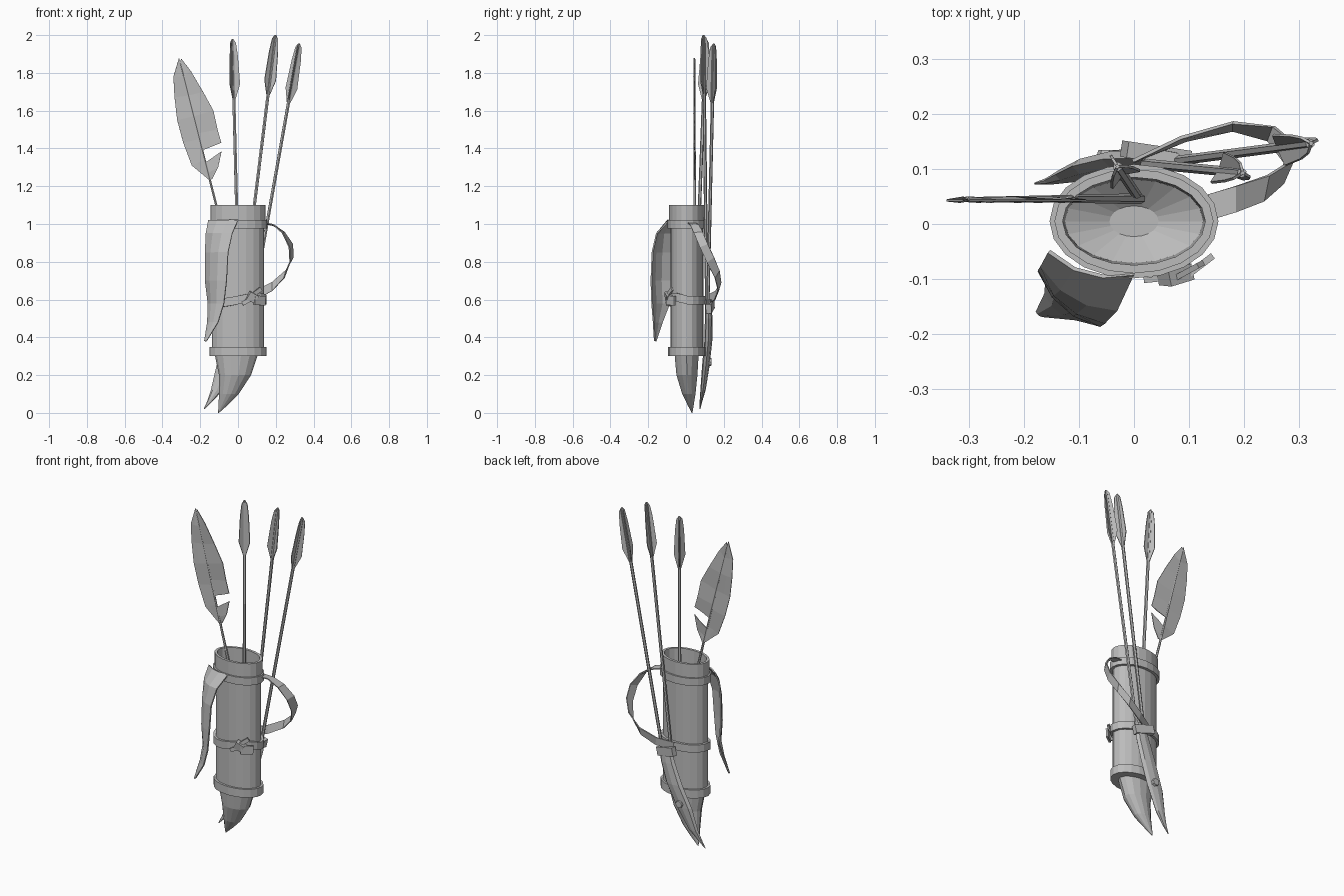
import bpy, bmesh, math
from mathutils import Vector, Matrix

if "Cube" in bpy.data.objects:
    bpy.data.objects.remove(bpy.data.objects["Cube"])

grey = bpy.data.materials.new("plain grey")
grey.diffuse_color = (0.5, 0.5, 0.5, 1)
grey.use_nodes = True
grey.node_tree.nodes["Principled BSDF"].inputs["Base Color"].default_value = grey.diffuse_color
A, B, CY = 0.138, 0.088, 0.005      # quiver ellipse radii and y centre


def finish(name, bm, thickness=0):
    bmesh.ops.recalc_face_normals(bm, faces=bm.faces)
    me = bpy.data.meshes.new(name)
    bm.to_mesh(me)
    bm.free()
    me.materials.append(grey)
    ob = bpy.data.objects.new(name, me)
    bpy.context.collection.objects.link(ob)
    if thickness:
        mod = ob.modifiers.new("thickness", 'SOLIDIFY')
        mod.thickness = thickness
        mod.offset = 0
    return ob


def loft(name, rings, closed=True, loop=False, caps=False, thickness=0):
    """Skin a list of equal-length point rows."""
    bm = bmesh.new()
    rows = [[bm.verts.new(p) for p in r] for r in rings]
    n = len(rows[0])
    pairs = list(zip(rows, rows[1:])) + ([(rows[-1], rows[0])] if loop else [])
    for r, s in pairs:
        for i in range(n if closed else n - 1):
            j = (i + 1) % n
            bm.faces.new((r[i], r[j], s[j], s[i]))
    if caps:
        bm.faces.new(rows[0])
        bm.faces.new(rows[-1])
    return finish(name, bm, thickness)


def ellipse(cx, cy, rx, ry, z, n=20, lift=lambda a: 0):
    angs = [2 * math.pi * i / n for i in range(n)]
    return [(cx + rx * math.cos(a), cy + ry * math.sin(a), z + lift(a)) for a in angs]


def band(name, z0, z1, inner, outer, lift=lambda a: 0):
    prof = [(inner, z0), (outer, z0), (outer, z1), (inner, z1)]
    return loft(name, [ellipse(0, CY, A + d, B + d, z, lift=lift) for d, z in prof], loop=True)


def rod(name, a, b, r0, r1, n=6):
    a, b = Vector(a), Vector(b)
    q = (b - a).to_track_quat('Z', 'Y')
    ring = [Vector((math.cos(i * math.tau / n), math.sin(i * math.tau / n), 0)) for i in range(n)]
    return loft(name, [[p + q @ (v * r) for v in ring] for p, r in ((a, r0), (b, r1))], caps=True)


def box(name, loc, size, rot):
    bm = bmesh.new()
    bmesh.ops.create_cube(bm, size=1)
    ob = finish(name, bm)
    ob.location, ob.scale, ob.rotation_euler = loc, size, rot
    return ob


# Quiver tube: outer wall, open rim, inner wall and floor
wall = [(0, 0.30), (0, 1.02), (0.007, 1.02), (0.007, 1.10), (-0.008, 1.10), (-0.012, 0.36)]
loft("quiver_body", [ellipse(0, CY, A + d, B + d, z) for d, z in wall]
     + [ellipse(0, CY, 0.004, 0.004, 0.30)], caps=True)

# Curved pointed horn below
horn = [(-0.008, 0.003, 0.117, 0.066, 0.32), (-0.016, 0.005, 0.085, 0.057, 0.20),
        (-0.048, 0.015, 0.052, 0.036, 0.10), (-0.080, 0.025, 0.024, 0.016, 0.04),
        (-0.103, 0.032, 0.002, 0.002, 0.0)]
loft("horn_tip", [ellipse(*h, n=14) for h in horn], caps=True)

# Bands round the tube
band("upper_band", 0.975, 1.02, -0.004, 0.016)
band("lower_band", 0.30, 0.35, -0.004, 0.012)
band("middle_strap", 0.575, 0.62, -0.004, 0.014,
     lambda a: 0.03 * math.cos(a) * max(0, -math.sin(a)))

# Front knot with two loose ends
box("knot", (0.075, -0.092, 0.612), (0.05, 0.03, 0.045), (0.2, 0.5, 0.3))
box("knot_end_upper", (0.10, -0.085, 0.640), (0.06, 0.010, 0.022), (0, -0.6, 0.5))
box("knot_end_lower", (0.115, -0.080, 0.595), (0.07, 0.012, 0.05), (0, 0.05, 0.65))
box("knot_end_left", (0.045, -0.100, 0.590), (0.05, 0.010, 0.022), (0, -0.5, 0.1))

# Carrying strap: centre point, width direction
strap = [((0.135, 0.030, 1.005), (0, 1, -0.1)), ((0.185, 0.045, 0.995), (0, 1, -0.1)),
         ((0.240, 0.065, 0.955), (0.2, 1, 0.1)), ((0.280, 0.095, 0.885), (0.35, 0.8, 0.3)),
         ((0.283, 0.130, 0.810), (0.3, 0.7, 0.5)), ((0.250, 0.165, 0.735), (0.2, 0.5, 0.8)),
         ((0.180, 0.178, 0.668), (0, 0.3, 1)), ((0.090, 0.155, 0.622), (-0.2, 0.1, 1)),
         ((0.000, 0.115, 0.600), (-0.1, 0, 1))]
rows = []
for c, w in strap:
    w = Vector(w).normalized() * 0.024
    rows.append([Vector(c) - w, Vector(c) + w])
loft("carrying_strap", rows, closed=False, thickness=0.006)

# Hanging leather flap at front left: height, left x y, right x y
flap = [(1.02, -0.155, -0.050, 0.000, -0.090), (0.95, -0.168, -0.075, -0.030, -0.155),
        (0.85, -0.172, -0.082, -0.052, -0.178), (0.70, -0.172, -0.085, -0.060, -0.184),
        (0.58, -0.157, -0.085, -0.074, -0.180), (0.48, -0.160, -0.125, -0.105, -0.172),
        (0.38, -0.176, -0.158, -0.166, -0.166)]
rows = []
for z, lx, ly, rx, ry in flap:
    L, R = Vector((lx, ly, z)), Vector((rx, ry, z))
    out = Vector((R.y - L.y, L.x - R.x, 0)) * 0.12
    rows.append([L, L.lerp(R, 0.33) + out, L.lerp(R, 0.67) + out, R])
loft("hanging_flap", rows, closed=False, thickness=0.008)

# Small curved sheath on the back: x, y, half width, half depth, height
sheath = [(0.055, 0.118, 0.035, 0.016, 0.60), (0.035, 0.120, 0.048, 0.020, 0.50),
          (-0.005, 0.118, 0.054, 0.021, 0.38), (-0.060, 0.105, 0.054, 0.020, 0.25),
          (-0.112, 0.090, 0.032, 0.014, 0.12), (-0.150, 0.079, 0.014, 0.007, 0.06),
          (-0.180, 0.074, 0.002, 0.002, 0.02)]
loft("back_sheath", [ellipse(*s, n=8) for s in sheath], caps=True)
rod("sheath_button", (-0.045, 0.12, 0.27), (-0.045, 0.135, 0.27), 0.024, 0.020, 8)
box("sheath_loop", (0.04, 0.128, 0.565), (0.12, 0.03, 0.05), (0, 0.25, -0.15))

# Arrows: bottom, top, twist of the fletching
vane = [(0.004, 0.0), (0.018, 0.02), (0.027, 0.09), (0.035, 0.24), (0.009, 0.32)]
arrows = [((0.01, 0.045, 0.40), (-0.030, 0.105, 1.98), 0.5),
          ((0.02, 0.110, 0.56), (0.198, 0.093, 2.0), 0.2),
          ((0.075, 0.115, 0.56), (0.323, 0.147, 1.955), 0.8)]
for k, (a, b, twist) in enumerate(arrows, 1):
    a, b = Vector(a), Vector(b)
    axis = (b - a).normalized()
    rod(f"arrow_shaft_{k}", a, b - axis * 0.01, 0.009, 0.009)
    q = axis.to_track_quat('Z', 'Y')
    for i in range(3):
        t = twist + i * math.tau / 3
        out = q @ Vector((math.cos(t), math.sin(t), 0))
        loft(f"arrow_{k}_vane_{i + 1}",
             [[b - axis * d, b - axis * d + out * r] for r, d in vane],
             closed=False, thickness=0.005)


# Large feather: quill plus vane halves (quill height, edge x, edge z)
def quill(z):
    return Vector((-0.305 + (1.85 - z) * 0.253, 0.046, z))


rod("feather_quill", quill(0.6), quill(1.85), 0.010, 0.003)
halves = {
    "feather_left": [(1.86, -0.312, 1.88), (1.78, -0.342, 1.78), (1.68, -0.336, 1.67),
                     (1.57, -0.322, 1.55), (1.45, -0.290, 1.43), (1.34, -0.245, 1.31),
                     (1.24, -0.155, 1.235)],
    "feather_right_upper": [(1.86, -0.300, 1.875), (1.78, -0.250, 1.81), (1.68, -0.185, 1.70),
                            (1.57, -0.130, 1.60), (1.48, -0.108, 1.50), (1.39, -0.088, 1.43)],
    "feather_right_lower": [(1.325, -0.087, 1.385), (1.27, -0.105, 1.30), (1.23, -0.135, 1.24)],
}
for name, pts in halves.items():
    rows = []
    for i, (zq, x, z) in enumerate(pts):
        wave = 0.004 * (-1) ** i
        edge = Vector((x, 0.043, z))
        rows.append([quill(zq), quill(zq).lerp(edge, 0.55) + Vector((0, wave, 0)), edge])
    loft(name, rows, closed=False, thickness=0.004)
